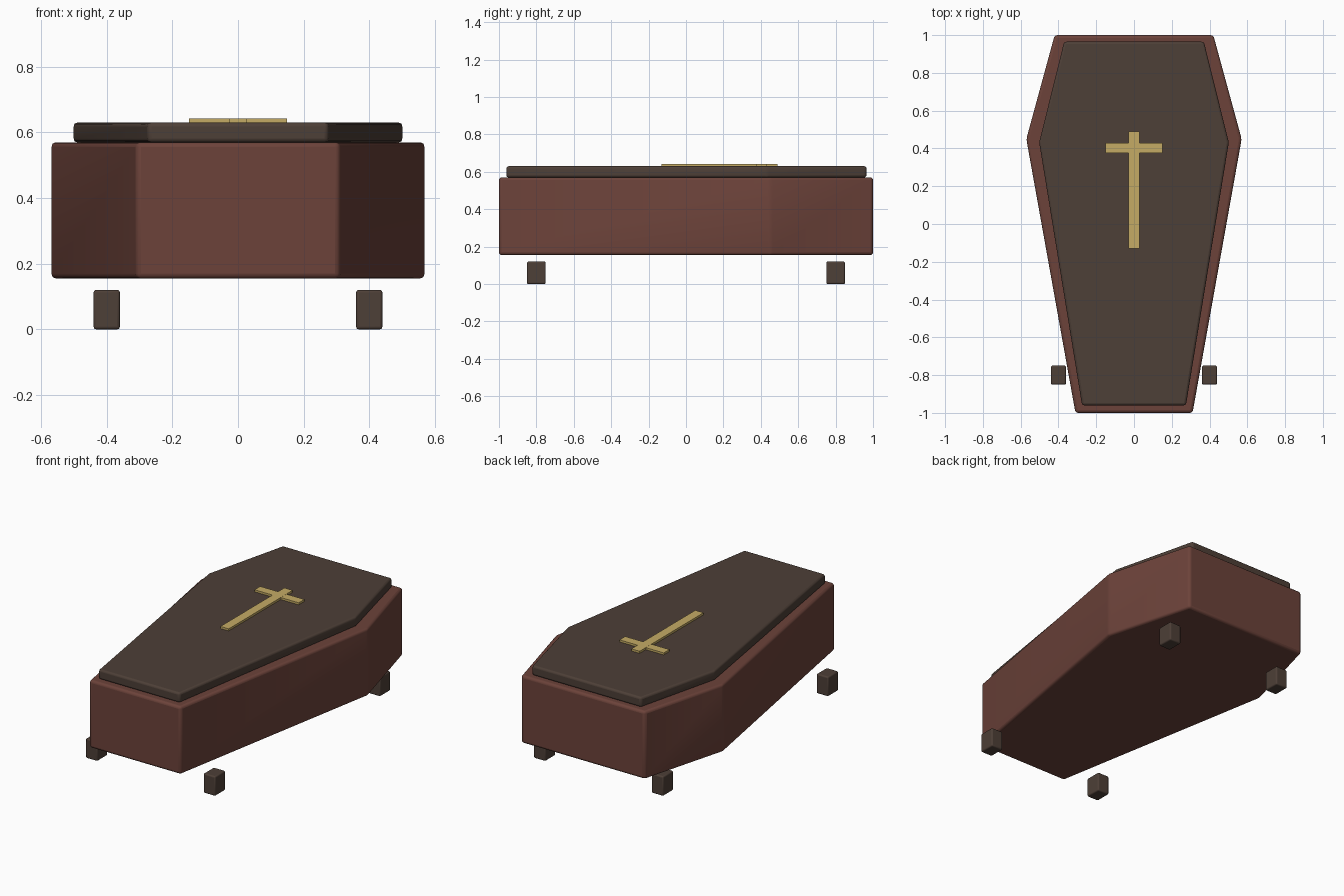
import bpy, bmesh, math

if "Cube" in bpy.data.objects:
    bpy.data.objects.remove(bpy.data.objects["Cube"])


def material(name, rgb):
    m = bpy.data.materials.new(name)
    m.diffuse_color = (*rgb, 1)
    m.use_nodes = True
    m.node_tree.nodes["Principled BSDF"].inputs["Base Color"].default_value = m.diffuse_color
    return m


RED = material("red_wood", (0.15, 0.055, 0.042))
DARK = material("dark_wood", (0.075, 0.05, 0.038))
GOLD = material("brass", (0.56, 0.41, 0.13))


def prism(name, outline, z0, z1, mat, bevel=0.0):
    """Extrude a flat outline from z0 to z1 with softly rounded edges."""
    bm = bmesh.new()
    face = bm.faces.new([bm.verts.new((x, y, z0)) for x, y in outline])
    ext = bmesh.ops.extrude_face_region(bm, geom=[face])
    for v in ext["geom"]:
        if isinstance(v, bmesh.types.BMVert):
            v.co.z = z1
    bmesh.ops.recalc_face_normals(bm, faces=bm.faces)
    me = bpy.data.meshes.new(name)
    bm.to_mesh(me)
    bm.free()
    me.materials.append(mat)
    ob = bpy.data.objects.new(name, me)
    bpy.context.collection.objects.link(ob)
    if bevel:
        mod = ob.modifiers.new("soft_edges", "BEVEL")
        mod.width = bevel
        mod.segments = 3
        mod.limit_method = 'ANGLE'
        mod.angle_limit = math.radians(15)
        bpy.ops.object.select_all(action='DESELECT')
        ob.select_set(True)
        bpy.context.view_layer.objects.active = ob
        bpy.ops.object.shade_smooth_by_angle(angle=math.radians(35))
    return ob


def rect(x0, x1, y0, y1):
    return [(x0, y0), (x1, y0), (x1, y1), (x0, y1)]


def hexagon(half):
    """Mirror the right-hand outline to the left."""
    return half + [(-x, y) for x, y in reversed(half)]


# Tapered six-sided body
prism("body", hexagon([(0.31, -1), (0.57, 0.45), (0.42, 1)]), 0.155, 0.57, RED, 0.015)

# Inset lid
prism("lid", hexagon([(0.275, -0.96), (0.502, 0.432), (0.37, 0.965)]), 0.57, 0.63, DARK, 0.012)

# Cross on the lid
prism("cross_upright", rect(-0.028, 0.028, -0.13, 0.49), 0.625, 0.643, GOLD)
prism("cross_bar", rect(-0.15, 0.15, 0.375, 0.43), 0.625, 0.6425, GOLD)

# Four feet
for sx, side in ((-1, "left"), (1, "right")):
    for sy, end in ((-1, "front"), (1, "back")):
        x, y = 0.4 * sx, 0.8 * sy
        prism(f"{end}_{side}_foot", rect(x - 0.04, x + 0.04, y - 0.05, y + 0.05),
              0, 0.12, DARK, 0.008)
